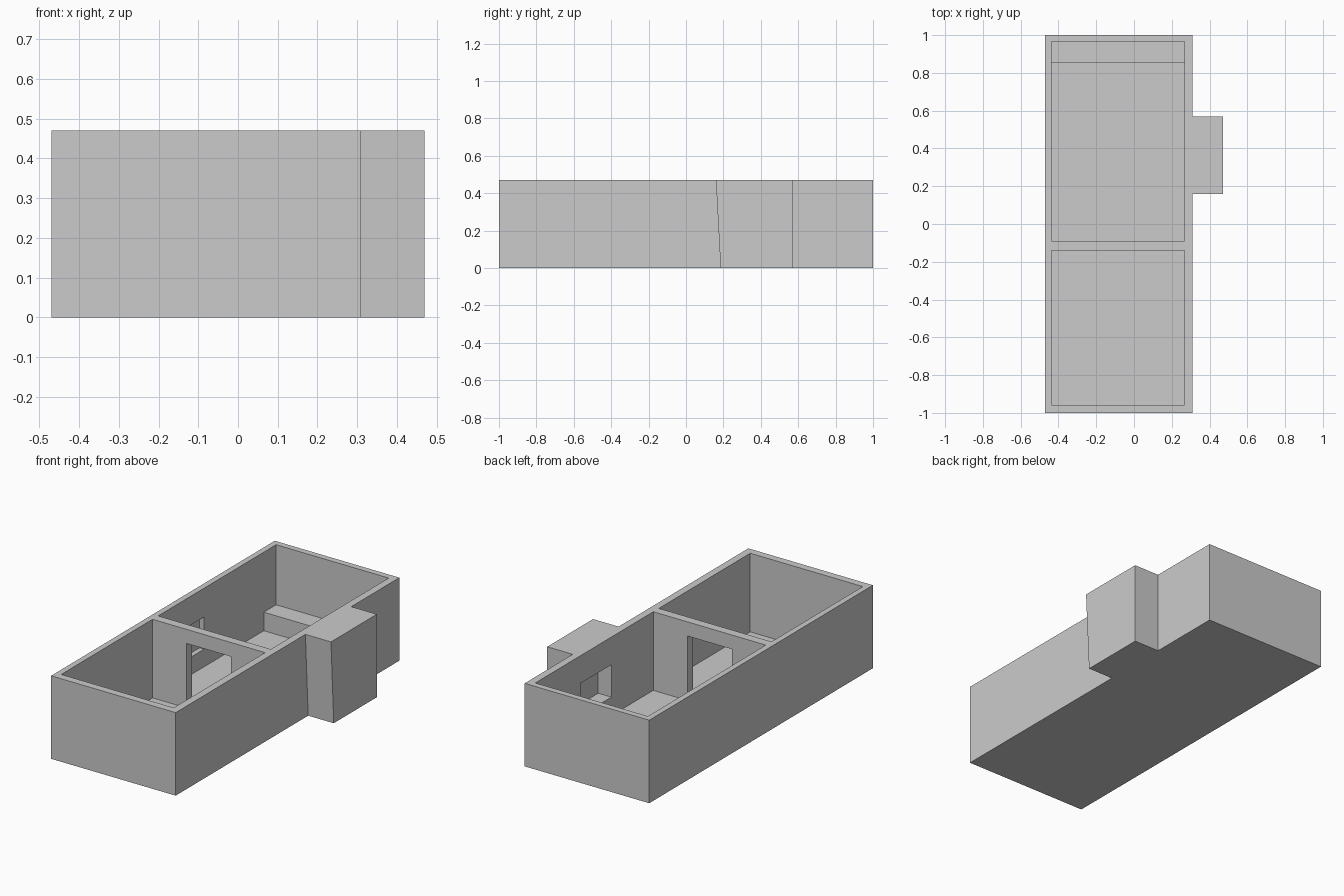
import bpy, bmesh

if "Cube" in bpy.data.objects:
    bpy.data.objects.remove(bpy.data.objects["Cube"])


def box(name, x, y, z, y0_low=None):
    """Box from (min, max) ranges; y0_low slants the front face at the bottom."""
    bm = bmesh.new()
    bmesh.ops.create_cube(bm, size=1)
    for v in bm.verts:
        low = v.co.z < 0
        front = v.co.y < 0
        v.co = (x[v.co.x > 0], y[v.co.y > 0], z[v.co.z > 0])
        if low and front and y0_low is not None:
            v.co.y = y0_low
    me = bpy.data.meshes.new(name)
    bm.to_mesh(me)
    bm.free()
    ob = bpy.data.objects.new(name, me)
    bpy.context.collection.objects.link(ob)
    return ob


def combine(target, tool, operation):
    """Apply a boolean and discard the tool."""
    tool.hide_render = True
    mod = target.modifiers.new(operation, 'BOOLEAN')
    mod.operation = operation
    mod.solver = 'EXACT'
    mod.object = tool
    bpy.context.view_layer.objects.active = target
    bpy.ops.object.modifier_apply(modifier=mod.name)
    bpy.data.objects.remove(tool)


FLOOR, TOP = 0.025, 0.47

# Solid block with the side projection, front face leaning
walls = box("building_walls", (-0.47, 0.31), (-1, 1), (0, TOP))
combine(walls, box("side_projection", (0.29, 0.47), (0.16, 0.57), (0, TOP), 0.185), 'UNION')

# Openings: front room, back room up to the bench, space above the bench,
# doorway, projection niche, shallow window recess
cuts = [
    ("front_room", (-0.437, 0.268), (-0.957, -0.14), (FLOOR, 0.6)),
    ("back_room", (-0.437, 0.268), (-0.09, 0.855), (FLOOR, 0.6)),
    ("bench_space", (-0.437, 0.268), (0.80, 0.965), (0.13, 0.6)),
    ("doorway", (-0.225, 0.053), (-0.2, -0.05), (FLOOR, 0.39)),
    ("projection_niche", (0.2, 0.35), (0.285, 0.56), (0.13, 0.313)),
    ("window_recess", (-0.465, -0.4), (0.04, 0.32), (0.125, 0.307)),
]
for name, x, y, z in cuts:
    combine(walls, box(name, x, y, z), 'DIFFERENCE')
